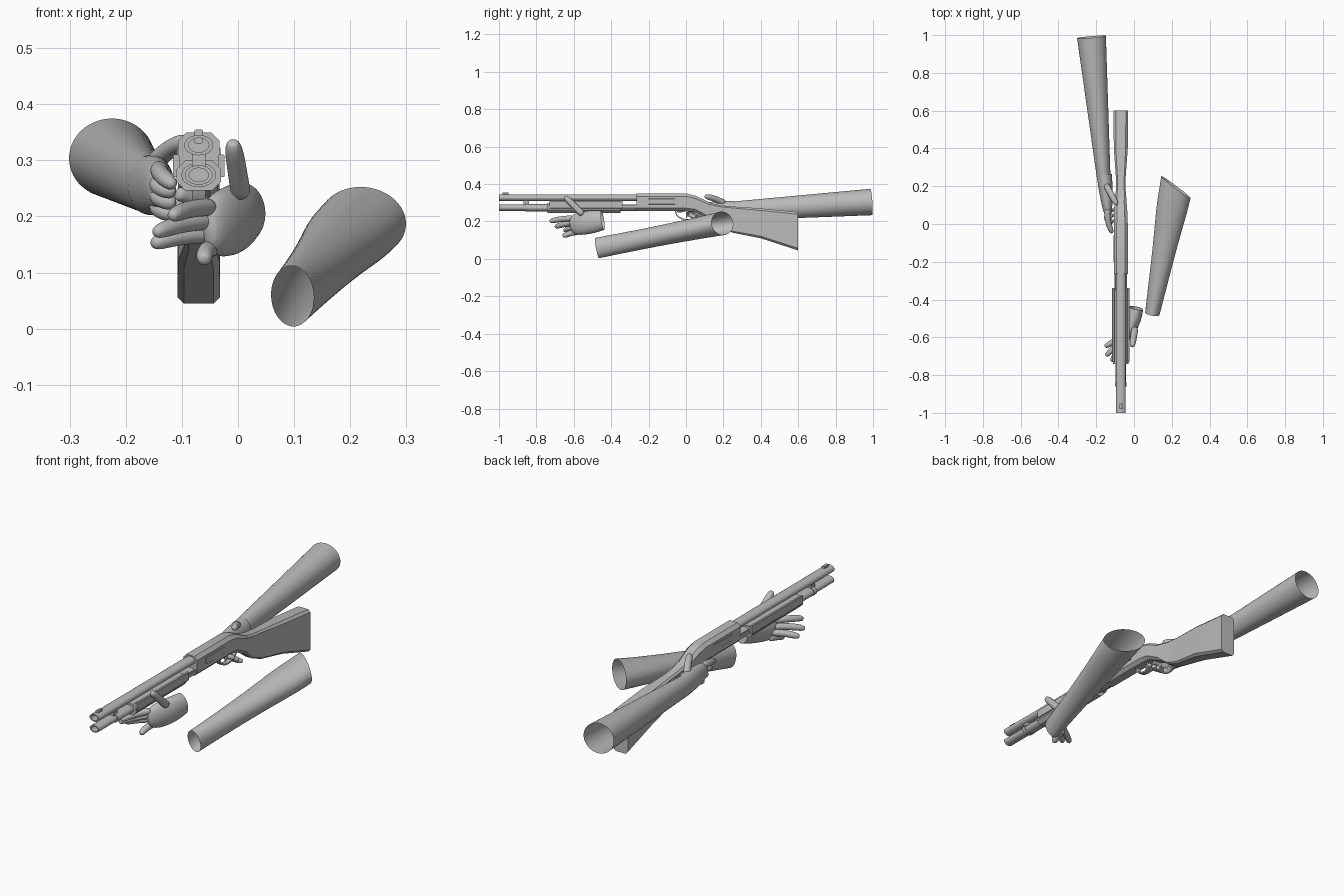
import bpy, bmesh, math
from mathutils import Vector

cube = bpy.data.objects.get("Cube")
if cube:
    bpy.data.objects.remove(cube, do_unlink=True)

colour = (.5, .5, .5, 1)
grey = bpy.data.materials.new("plain_grey")
grey.use_nodes = True
grey.diffuse_color = colour
grey.node_tree.nodes["Principled BSDF"].inputs["Base Color"].default_value = colour

GUN_X = -.07


def loft(name, rings, cap_start=True, cap_end=True, rounded=False):
    """Skin equal rings of points, capping the ends on request."""
    bm = bmesh.new()
    loops = [[bm.verts.new(point) for point in ring] for ring in rings]
    count = len(loops[0])
    for near, far in zip(loops, loops[1:]):
        for i in range(count):
            j = (i + 1) % count
            bm.faces.new((near[i], near[j], far[j], far[i]))
    if cap_start:
        bm.faces.new(loops[0])
    if cap_end:
        bm.faces.new(loops[-1])
    bmesh.ops.recalc_face_normals(bm, faces=bm.faces)
    mesh = bpy.data.meshes.new(name)
    bm.to_mesh(mesh)
    bm.free()
    mesh.materials.append(grey)
    part = bpy.data.objects.new(name, mesh)
    bpy.context.collection.objects.link(part)
    if rounded:
        smooth = part.modifiers.new("smooth", "SUBSURF")
        smooth.levels = smooth.render_levels = 2
    bpy.ops.object.select_all(action="DESELECT")
    part.select_set(True)
    bpy.context.view_layer.objects.active = part
    bpy.ops.object.shade_smooth_by_angle(angle=math.radians(60 if rounded else 35))
    return part


def ellipse(centre, across, upward, sides):
    angles = [math.tau * i / sides for i in range(sides)]
    return [centre + across * math.cos(a) + upward * math.sin(a) for a in angles]


def limb(name, start, end, start_size, end_size, bow=(0, 0, 0), bulge=0,
         open_start=False, open_end=False, end_facing=None, sides=10, steps=6):
    """Bowed, tapering tube; a closed far end is rounded off."""
    start, end, bow = Vector(start), Vector(end), Vector(bow)
    start_size, end_size = Vector(start_size), Vector(end_size)
    rings = []
    for step in range(steps + 1):
        t = step / steps
        swell = math.sin(math.pi * t)
        centre = start.lerp(end, t) + bow * swell
        size = start_size.lerp(end_size, t) * (1 + bulge * swell)
        along = end - start + bow * math.pi * math.cos(math.pi * t)
        if step == steps:
            if end_facing:
                along = Vector(end_facing)
            if not open_end:
                size *= .7
        along.normalize()
        across = along.cross(Vector((0, 0, 1))).normalized()
        upward = across.cross(along)
        rings.append(ellipse(centre, across * size.x, upward * size.y, sides))
    return loft(name, rings, not open_start, not open_end, rounded=True)


def finger(name, start, end, bow=(0, 0, 0), radius=.016):
    thick = Vector((radius, radius))
    limb(name, start, end, thick * 1.1, thick, bow, sides=8, steps=5)


def cylinder(name, front, back, z, radius, bored=False):
    """Slightly flattened tube along the gun, bored at the front if asked."""
    stations = [(front, 1), (back, 1)]
    if bored:
        stations = [(front + .1, .7), (front, .7)] + stations
    rings = []
    for y, scale in stations:
        across = Vector((radius * scale, 0, 0))
        upward = Vector((0, 0, radius * scale * .7))
        rings.append(ellipse(Vector((GUN_X, y, z)), across, upward, 20))
    loft(name, rings)


def body(name, stations, chamfer=.3, offset=0):
    """Chamfered block through (y, bottom, top, half width) stations."""
    rings = []
    for y, bottom, top, half in stations:
        middle, rise = (top + bottom) / 2, (top - bottom) / 2
        flat = half * (1 - chamfer)
        wall = rise - min(half * chamfer, rise * .6)
        corner = [(flat, rise), (half, wall), (half, -wall), (flat, -rise)]
        outline = corner + [(-x, z) for x, z in reversed(corner)]
        rings.append([(GUN_X + offset + x, y, middle + z) for x, z in outline])
    return loft(name, rings)


def block(name, front, back, bottom, top, half, chamfer=.3, offset=0):
    body(name, [(y, bottom, top, half) for y in (front, back)], chamfer, offset)


# Barrel and magazine tube, both bored at the muzzle
cylinder("barrel", -1, -.25, .327, .026, bored=True)
cylinder("magazine_tube", -1, -.25, .274, .025, bored=True)
cylinder("magazine_collar", -.86, -.84, .274, .031)
cylinder("magazine_sleeve", -.84, -.73, .273, .028)
block("barrel_clamp", -.87, -.84, .28, .32, .012)
block("front_sight", -.98, -.95, .33, .355, .008)

# Sliding fore grip with rails and rods on both sides
block("fore_grip", -.74, -.35, .246, .3, .04, chamfer=.4)
for label, side in (("left", 1), ("right", -1)):
    block(label + "_grip_rail", -.73, -.34, .27, .31, .006, offset=side * .04)
    block(label + "_action_rod", -.36, -.25, .27, .29, .004, offset=side * .03)

# Receiver flowing down into the wrist, then the stock
body("receiver", [(-.265, .256, .35, .037), (0, .256, .35, .037),
                  (.05, .25, .338, .036), (.15, .2, .29, .028)], chamfer=.42)
body("stock", [(.13, .21, .3, .03), (.18, .17, .287, .026), (.25, .14, .28, .026),
               (.4, .11, .27, .037), (.6, .045, .25, .038)])
block("ejection_port", -.2, -.06, .29, .325, .039, chamfer=.1)

# Trigger guard swept as a half oval strap, and the trigger
strap = []
for step in range(9):
    angle = math.pi * step / 8
    direction = Vector((0, math.cos(angle), -math.sin(angle)))
    ring = []
    for x, long, deep in ((-1, .07, .05), (1, .07, .05), (1, .063, .043), (-1, .063, .043)):
        ring.append((GUN_X + x * .012, .01 + direction.y * long, .255 + direction.z * deep))
    strap.append(ring)
loft("trigger_guard", strap)
limb("trigger", (GUN_X, .02, .26), (GUN_X, 0, .217), (.006, .006), (.005, .004),
     sides=6, steps=3)

# Right forearm and hand, holding the wrist of the stock
limb("right_forearm", (-.225, .99, .304), (-.16, .24, .255), (.079, .073), (.037, .052),
     open_start=True, open_end=True, sides=14)
limb("right_palm", (-.157, .26, .256), (-.137, .04, .255), (.043, .057), (.022, .042),
     bulge=.1, open_start=True)
finger("right_thumb", (-.15, .21, .295), (-.09, .1, .335), (0, 0, .006), .017)
finger("right_index", (-.14, .08, .285), (-.115, -.05, .255), (-.01, 0, .005))
for i, label in enumerate(("middle", "ring", "little")):
    knuckle = Vector((-.14, .05 + .03 * i, .262 - .02 * i))
    bend = knuckle + Vector((.03, -.04, -.02))
    finger("right_" + label, knuckle, bend, (-.015, -.01, 0))
    finger("right_" + label + "_tip", bend, bend + Vector((.06, .04, -.02)), radius=.013)

# Left hand below the fore grip, cut open at the wrist
limb("left_palm", (.012, -.445, .207), (-.055, -.62, .18), (.04, .056), (.025, .055),
     (.01, 0, 0), bulge=.2, open_start=True)
finger("left_thumb", (.006, -.55, .235), (-.01, -.65, .335), radius=.018)
tips = {"index": (-.12, -.73, .2), "middle": (-.15, -.7, .17),
        "ring": (-.155, -.65, .15), "little": (-.06, -.66, .12)}
for i, (label, tip) in enumerate(tips.items()):
    knuckle = (-.045, -.6 + .01 * i, .217 - .024 * i)
    finger("left_" + label, knuckle, tip, (-.005, -.005, .004))

# Left forearm, open at the wrist and the slanted elbow
limb("left_forearm", (.097, -.475, .058), (.222, .195, .19), (.04, .057), (.1, .065),
     bulge=-.08, open_start=True, open_end=True, end_facing=(.6, .8, .1), sides=14)
